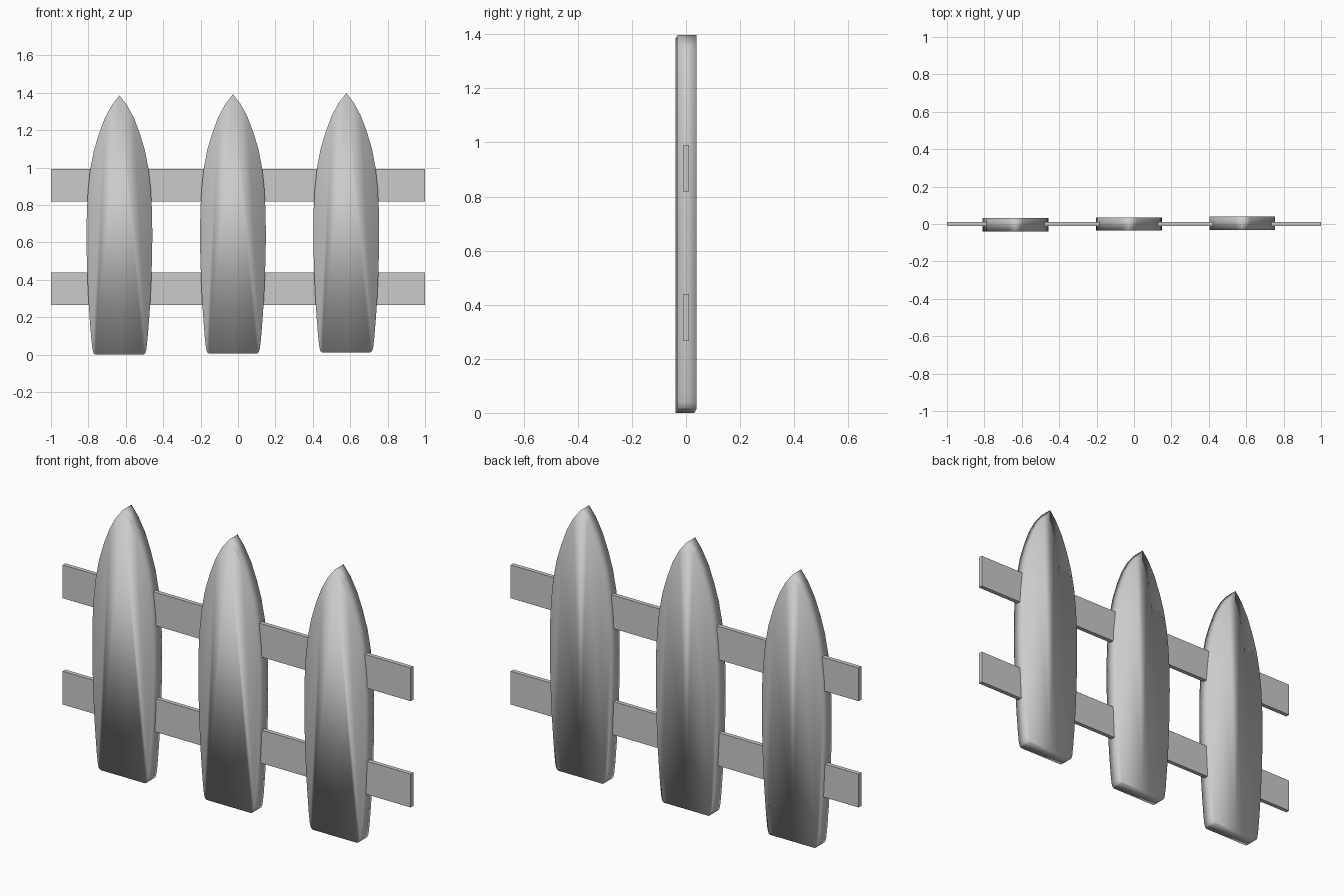
import bpy, bmesh

if "Cube" in bpy.data.objects:
    bpy.data.objects.remove(bpy.data.objects["Cube"])

# Half outline of a picket: (half width, height), bottom to just below the tip
OUTLINE = [(0.128, 0.0), (0.138, 0.007), (0.144, 0.028), (0.150, 0.08),
           (0.158, 0.18), (0.165, 0.28), (0.171, 0.41), (0.175, 0.54), (0.176, 0.65),
           (0.174, 0.77), (0.168, 0.88), (0.156, 0.99), (0.137, 1.09),
           (0.110, 1.18), (0.078, 1.265), (0.040, 1.335)]
TIP = 1.386
HALF_T = 0.0355


def finish(bm, name, location, smooth):
    bmesh.ops.recalc_face_normals(bm, faces=bm.faces)
    for f in bm.faces:
        f.smooth = smooth
    mesh = bpy.data.meshes.new(name)
    bm.to_mesh(mesh)
    bm.free()
    obj = bpy.data.objects.new(name, mesh)
    obj.location = location
    bpy.context.collection.objects.link(obj)
    return obj


# Picket: two mirrored halves meeting on a centre line, smooth all over
def picket(name, location):
    bm = bmesh.new()
    half = [(0.0, 0.0)] + OUTLINE + [(0.0, TIP)]
    for side in (-1, 1):
        front = [bm.verts.new((side * x, -HALF_T, z)) for x, z in half]
        back = [bm.verts.new((side * x, HALF_T, z)) for x, z in half]
        bm.faces.new(front)
        bm.faces.new(back[::-1])
        for i in range(len(half) - 1):
            bm.faces.new((front[i], front[i + 1], back[i + 1], back[i]))
    bmesh.ops.remove_doubles(bm, verts=bm.verts, dist=1e-5)
    return finish(bm, name, location, True)


# Rail: plain flat board running the whole width
def rail(name, z):
    bm = bmesh.new()
    bmesh.ops.create_cube(bm, size=1.0)
    bmesh.ops.scale(bm, vec=(2.0, 0.022, 0.173), verts=bm.verts)
    return finish(bm, name, (0, 0, z), False)


picket("left_picket", (-0.634, -0.004, 0.0))
picket("middle_picket", (-0.027, 0.0, 0.006))
picket("right_picket", (0.579, 0.004, 0.012))
rail("lower_rail", 0.353)
rail("upper_rail", 0.905)
